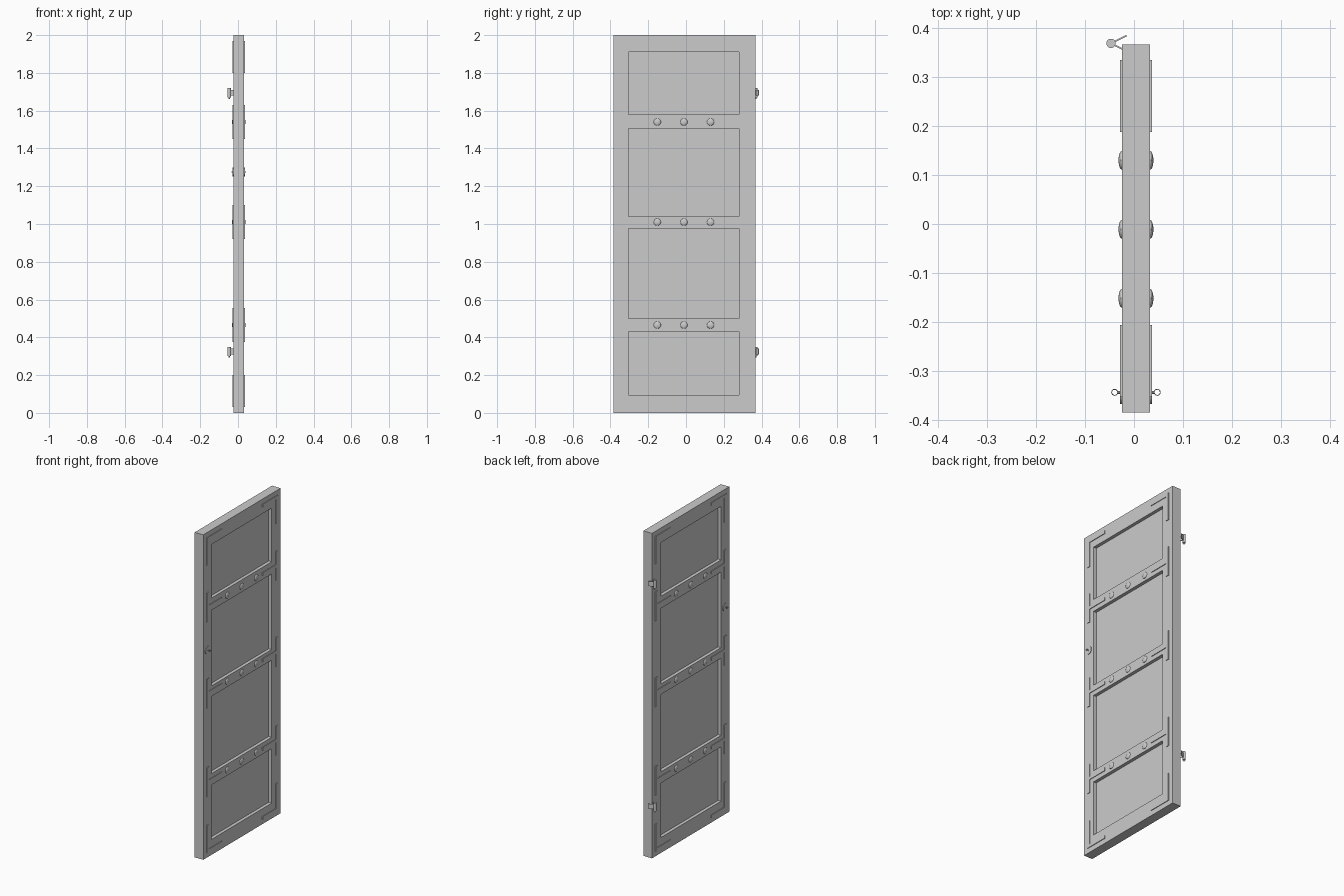
import bpy, bmesh, math
from mathutils import Matrix, Vector

if "Cube" in bpy.data.objects:
    bpy.data.objects.remove(bpy.data.objects["Cube"])

grey = bpy.data.materials.new("plain_grey")
grey.use_nodes = True
GREY = (0.6, 0.6, 0.6, 1)
grey.diffuse_color = GREY
grey.node_tree.nodes["Principled BSDF"].inputs["Base Color"].default_value = GREY

X0, X1 = -0.025, 0.033            # slab faces
XM = (X0 + X1) / 2
YC = -0.009                       # slab centre in depth
RAILS = (0.465, 1.01, 1.54)
SIDES = (("left", 1), ("right", -1))


def finish(name, bm, smooth=False):
    bmesh.ops.recalc_face_normals(bm, faces=bm.faces)
    mesh = bpy.data.meshes.new(name)
    bm.to_mesh(mesh)
    bm.free()
    mesh.materials.append(grey)
    ob = bpy.data.objects.new(name, mesh)
    bpy.context.collection.objects.link(ob)
    if smooth:
        bpy.ops.object.select_all(action='DESELECT')
        ob.select_set(True)
        bpy.context.view_layer.objects.active = ob
        bpy.ops.object.shade_smooth_by_angle()
    return ob


def box(bm, centre, size, turn=0):
    m = (Matrix.Translation(centre) @ Matrix.Rotation(turn, 4, 'Z')
         @ Matrix.Diagonal((*size, 1)))
    bmesh.ops.create_cube(bm, size=1, matrix=m)


def cylinder(bm, centre, radius, depth, axis='Z', sides=20):
    turn = Matrix.Rotation(math.pi / 2, 4, 'Y') if axis == 'X' else Matrix()
    bmesh.ops.create_cone(bm, cap_ends=True, segments=sides, radius1=radius, radius2=radius,
                          depth=depth, matrix=Matrix.Translation(centre) @ turn)


# Door slab: cut a box along the panel borders, then sink the panel cells
PANELS = ((0.095, 0.43), (0.50, 0.975), (1.04, 1.505), (1.58, 1.91))
PY = (-0.305, 0.28)
bm = bmesh.new()
box(bm, (XM, YC, 1), (X1 - X0, 0.752, 2))
cuts = [((0, y, 0), (0, 1, 0)) for y in PY]
cuts += [((0, 0, z), (0, 0, 1)) for pair in PANELS for z in pair]
for point, normal in cuts:
    bmesh.ops.bisect_plane(bm, geom=bm.verts[:] + bm.edges[:] + bm.faces[:],
                           plane_co=point, plane_no=normal)
bm.normal_update()
cells = []
for f in bm.faces:
    c = f.calc_center_median()
    if abs(f.normal.x) > 0.9 and PY[0] < c.y < PY[1] and any(a < c.z < b for a, b in PANELS):
        cells.append(f)
for f in bmesh.ops.extrude_discrete_faces(bm, faces=cells)["faces"]:
    step = -0.02 if f.calc_center_median().x > XM else 0.02
    bmesh.ops.translate(bm, verts=f.verts, vec=(step, 0, 0))
finish("door_slab", bm)


# Thin corner and rail straps on both faces
def strap(name, outline, face, flip, z, up):
    bm = bmesh.new()
    x = X1 if face > 0 else X0
    f = bm.faces.new([bm.verts.new((x, YC + flip * y, z + up * h)) for y, h in outline])
    out = bmesh.ops.extrude_face_region(bm, geom=[f])["geom"]
    bmesh.ops.translate(bm, verts=[v for v in out if isinstance(v, bmesh.types.BMVert)],
                        vec=(face * 0.004, 0, 0))
    finish(name, bm)


OUT, IN, TIP, W = 0.344, 0.326, 0.197, 0.018
corner = [(OUT, 0), (OUT, -0.17), (IN, -0.17), (IN, -W), (TIP, -W), (TIP, 0)]
tee = [(OUT, -0.09), (OUT, 0.09), (IN, 0.09), (IN, W / 2),
       (TIP, W / 2), (TIP, -W / 2), (IN, -W / 2), (IN, -0.09)]
for side, face in SIDES:
    for end, flip in (("hinge", 1), ("latch", -1)):
        strap(f"{side}_{end}_top_strap", corner, face, flip, 1.97, 1)
        strap(f"{side}_{end}_bottom_strap", corner, face, flip, 0.03, -1)
        for i, z in enumerate(RAILS):
            strap(f"{side}_{end}_rail_strap_{i + 1}", tee, face, flip, z, 1)

# Domed studs along the rails
for side, face in SIDES:
    bm = bmesh.new()
    for z in RAILS:
        for y in (-0.152, -0.011, 0.13):
            m = Matrix.Translation((X1 if face > 0 else X0, y, z)) @ Matrix.Diagonal((0.35, 1, 1, 1))
            bmesh.ops.create_uvsphere(bm, u_segments=20, v_segments=10, radius=0.019, matrix=m)
    finish(f"{side}_rail_studs", bm, True)

# Latch: round rose, thin stem and a small flat ring
HY, HZ = -0.344, 1.275
for side, face in SIDES:
    x = X1 if face > 0 else X0
    bm = bmesh.new()
    cylinder(bm, (x + face * 0.001, HY, HZ), 0.024, 0.006, 'X', 24)
    cylinder(bm, (x + face * 0.005, HY, HZ), 0.003, 0.008, 'X', 10)
    finish(f"{side}_latch_rose", bm, True)
    bpy.ops.mesh.primitive_torus_add(major_segments=20, minor_segments=6, major_radius=0.0062,
                                     minor_radius=0.0009, location=(x + face * 0.0145, HY, HZ))
    ring = bpy.context.object
    ring.name = f"{side}_latch_ring"
    ring.data.materials.append(grey)
    bpy.ops.object.shade_smooth_by_angle()

# Hinges: barrel, pin and two splayed leaves
PIN = Vector((-0.047, 0.369, 0))
for label, z in (("lower", 0.325), ("upper", 1.695)):
    bm = bmesh.new()
    cylinder(bm, PIN + Vector((0, 0, z)), 0.0095, 0.05)
    cylinder(bm, PIN + Vector((0, 0, z - 0.005)), 0.004, 0.056, sides=12)
    finish(f"{label}_hinge_barrel", bm, True)
    bm = bmesh.new()
    for tip in ((-0.015, 0.385), (-0.021, 0.356)):
        d = Vector((*tip, 0)) - PIN
        box(bm, PIN + d / 2 + Vector((0, 0, z)), (d.length, 0.003, 0.03), math.atan2(d.y, d.x))
    finish(f"{label}_hinge_leaves", bm)
